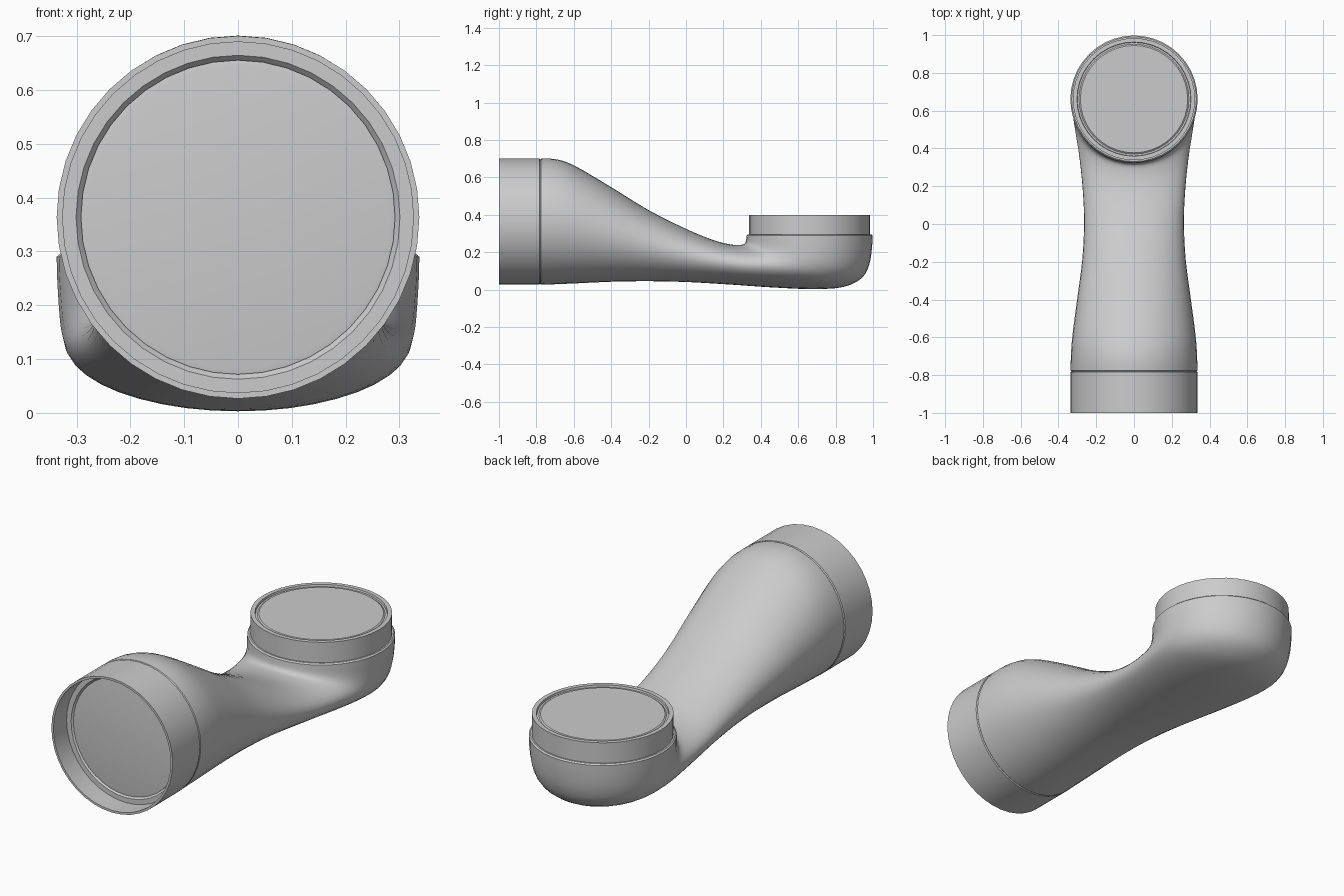
import bpy, bmesh, math
from mathutils import Vector, Matrix

if "Cube" in bpy.data.objects:
    bpy.data.objects.remove(bpy.data.objects["Cube"])

SIDES = 40


def finish(bm, name, matrix=None):
    bmesh.ops.recalc_face_normals(bm, faces=bm.faces)
    mesh = bpy.data.meshes.new(name)
    bm.to_mesh(mesh)
    bm.free()
    obj = bpy.data.objects.new(name, mesh)
    if matrix is not None:
        obj.matrix_world = matrix
    bpy.context.collection.objects.link(obj)
    bpy.ops.object.select_all(action='DESELECT')
    obj.select_set(True)
    bpy.context.view_layer.objects.active = obj
    bpy.ops.object.shade_smooth_by_angle(angle=math.radians(35))
    return obj


def skin(bm, rings):
    for a, b in zip(rings, rings[1:]):
        for i in range(SIDES):
            j = (i + 1) % SIDES
            bm.faces.new((a[i], a[j], b[j], b[i]))


def lathe(name, profile, matrix):
    """Revolve (radius, height) points round z and close both ends."""
    bm = bmesh.new()
    rings = []
    for r, h in profile:
        rings.append([bm.verts.new((r * math.cos(2 * math.pi * i / SIDES),
                                    r * math.sin(2 * math.pi * i / SIDES), h))
                      for i in range(SIDES)])
    skin(bm, rings)
    bm.faces.new(rings[0])
    bm.faces.new(rings[-1])
    return finish(bm, name, matrix)


def catmull(keys, steps):
    out = []
    for k in range(len(keys) - 1):
        p0, p1, p2, p3 = (Vector(keys[min(max(k + d, 0), len(keys) - 1)])
                          for d in (-1, 0, 1, 2))
        for s in range(steps):
            t = s / steps
            out.append(0.5 * (2 * p1 + (p2 - p0) * t
                              + (2 * p0 - 5 * p1 + 4 * p2 - p3) * t * t
                              + (3 * p1 - p0 - 3 * p2 + p3) * t ** 3))
    return out + [Vector(keys[-1])]


# Arm sections: upper/inner point (y, z), lower/outer point (y, z), half width
sections = [
    (-0.775, 0.700, -0.775, 0.027, 0.336),
    (-0.70, 0.698, -0.70, 0.029, 0.334),
    (-0.60, 0.665, -0.58, 0.034, 0.326),
    (-0.40, 0.548, -0.38, 0.043, 0.300),
    (-0.20, 0.425, -0.18, 0.045, 0.274),
    (0.00, 0.325, 0.02, 0.040, 0.264),
    (0.14, 0.267, 0.24, 0.027, 0.272),
    (0.23, 0.243, 0.46, 0.012, 0.288),
    (0.285, 0.239, 0.68, 0.003, 0.308),
    (0.308, 0.243, 0.84, 0.014, 0.321),
    (0.317, 0.252, 0.94, 0.062, 0.329),
    (0.321, 0.264, 0.98, 0.135, 0.333),
    (0.323, 0.279, 0.994, 0.220, 0.336),
    (0.324, 0.290, 0.998, 0.290, 0.337),
]
bm = bmesh.new()
rings = []
for s in catmull([tuple(s) for s in sections], 3):
    inner, outer = Vector((0, s[0], s[1])), Vector((0, s[2], s[3]))
    mid, half = (inner + outer) / 2, (inner - outer) / 2
    rings.append([bm.verts.new(mid + half * math.cos(2 * math.pi * i / SIDES)
                               + Vector((s[4] * math.sin(2 * math.pi * i / SIDES), 0, 0)))
                  for i in range(SIDES)])
# Seam lips at both ends
front_lip = [bm.verts.new((v.co.x * 0.985, -0.781, 0.3635 + (v.co.z - 0.3635) * 0.985))
             for v in rings[0]]
top_lip = [bm.verts.new((v.co.x * 0.98, 0.661 + (v.co.y - 0.661) * 0.98, 0.296))
           for v in rings[-1]]
rings = [front_lip] + rings + [top_lip]
skin(bm, rings)
bm.faces.new(rings[0])
bm.faces.new(rings[-1])
finish(bm, "arm_body")

# Open front sleeve, its axis along -y, with a stepped floor inside
lathe("front_socket",
      [(0.330, 0.779), (0.337, 0.784), (0.337, 1.0), (0.326, 1.0),
       (0.326, 0.895), (0.301, 0.895), (0.292, 0.885), (0.292, 0.890), (0.281, 0.892)],
      Matrix.Translation((0, 0, 0.3635)) @ Matrix.Rotation(math.pi / 2, 4, 'X'))

# Raised plug on the elbow, with a shallow groove round its top plate
lathe("top_plug",
      [(0.323, 0.28), (0.323, 0.398), (0.302, 0.398), (0.300, 0.388),
       (0.291, 0.388), (0.284, 0.393)],
      Matrix.Translation((0, 0.661, 0)))
